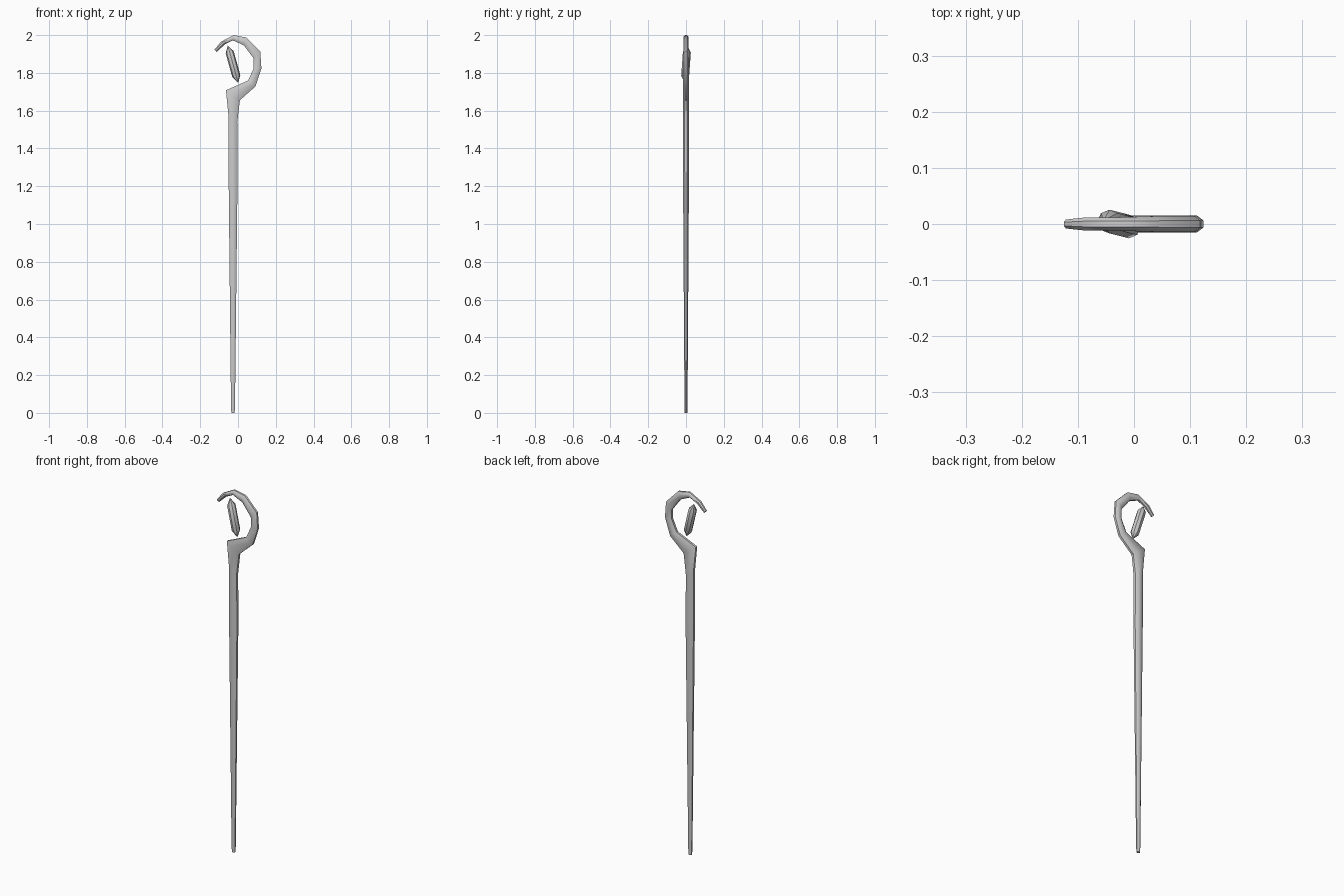
import bpy, bmesh, math
from mathutils import Vector

if "Cube" in bpy.data.objects:
    bpy.data.objects.remove(bpy.data.objects["Cube"])


def loft(name, rings, sides, phase=0.0, tips=None, angle=40):
    """Skin rings given as (centre, half-width vector, half-depth vector)."""
    bm = bmesh.new()
    loops = []
    for c, u, v in rings:
        loop = []
        for i in range(sides):
            a = 2 * math.pi * i / sides + phase
            loop.append(bm.verts.new(Vector(c) + Vector(u) * math.cos(a) + Vector(v) * math.sin(a)))
        loops.append(loop)
    for a, b in zip(loops, loops[1:]):
        for i in range(sides):
            j = (i + 1) % sides
            bm.faces.new((a[i], a[j], b[j], b[i]))
    if tips:
        for tip, loop in zip(tips, (loops[0], loops[-1])):
            t = bm.verts.new(tip)
            for i in range(sides):
                bm.faces.new((t, loop[i], loop[(i + 1) % sides]))
    else:
        bm.faces.new(loops[0])
        bm.faces.new(loops[-1])
    bmesh.ops.recalc_face_normals(bm, faces=bm.faces)
    me = bpy.data.meshes.new(name)
    bm.to_mesh(me)
    bm.free()
    ob = bpy.data.objects.new(name, me)
    bpy.context.collection.objects.link(ob)
    bpy.ops.object.select_all(action='DESELECT')
    ob.select_set(True)
    bpy.context.view_layer.objects.active = ob
    bpy.ops.object.shade_smooth_by_angle(angle=math.radians(angle))
    return ob


# Staff: each row is inner (x, z), outer (x, z), half depth in y
staff_profile = [
    (-0.035, 0.000, -0.018, 0.000, 0.007),
    (-0.037, 0.030, -0.016, 0.030, 0.008),
    (-0.050, 1.280, -0.002, 1.280, 0.016),
    (-0.050, 1.570, -0.004, 1.540, 0.017),
    (-0.064, 1.708, 0.010, 1.655, 0.015),
    (0.054, 1.760, 0.093, 1.729, 0.015),
    (0.083, 1.824, 0.124, 1.824, 0.015),
    (0.083, 1.877, 0.118, 1.912, 0.014),
    (0.031, 1.946, 0.045, 1.987, 0.014),
    (-0.027, 1.972, -0.024, 2.000, 0.012),
    (-0.070, 1.951, -0.090, 1.965, 0.012),
    (-0.113, 1.910, -0.125, 1.923, 0.008),
]
k = 1 / math.cos(math.pi / 8)
rings = []
for x0, z0, x1, z1, d in staff_profile:
    centre = ((x0 + x1) / 2, 0, (z0 + z1) / 2)
    half = ((x1 - x0) / 2 * k, 0, (z1 - z0) / 2 * k)
    # flat-sided octagon stays inside the measured outline
    rings.append((centre, half, (0, d * k, 0)))
loft("staff_and_hook", rings, 8, math.pi / 8)

# Floating crystal held inside the hook, leaning slightly
top, bottom = Vector((-0.054, 0.007, 1.945)), Vector((0.001, -0.007, 1.747))
axis = (top - bottom).normalized()
u = Vector((0, 1, 0)).cross(axis).normalized()
v = axis.cross(u)
crystal = [(bottom.lerp(top, t), u * 0.022, v * 0.021) for t in (0.18, 0.82)]
loft("crystal", crystal, 8, 0, (bottom, top), 35)
